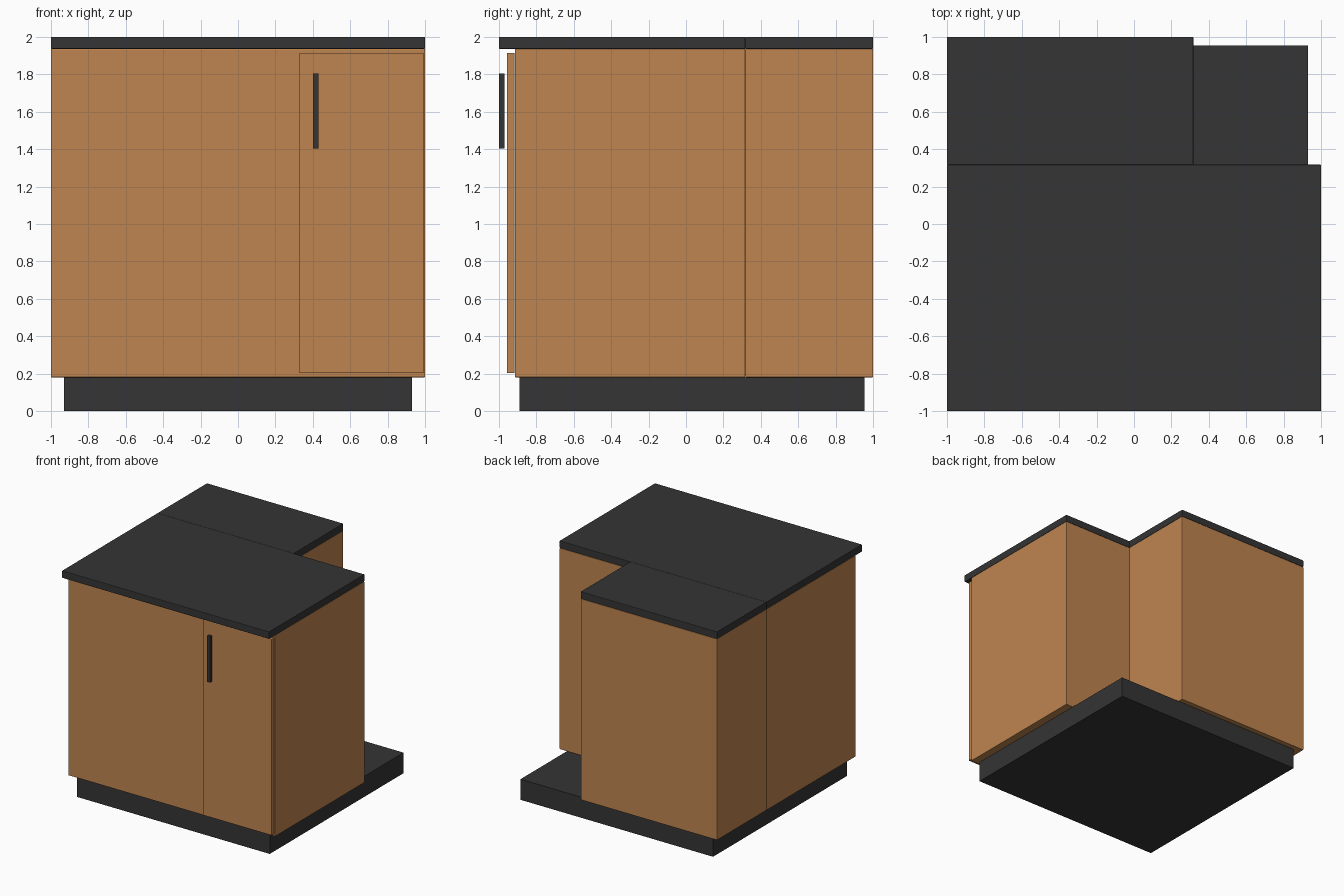
import bpy

if "Cube" in bpy.data.objects:
    bpy.data.objects.remove(bpy.data.objects["Cube"])


def material(name, rgb):
    m = bpy.data.materials.new(name)
    m.diffuse_color = (*rgb, 1.0)
    m.use_nodes = True
    m.node_tree.nodes["Principled BSDF"].inputs["Base Color"].default_value = m.diffuse_color
    return m


WOOD = material("warm wood", (0.52, 0.235, 0.08))
DARK = material("dark charcoal", (0.035, 0.035, 0.035))


def box(name, x, y, z, mat, bevel=0.004):
    """Box from (min, max) ranges, with slightly softened edges."""
    lo, hi = zip(x, y, z)
    bpy.ops.mesh.primitive_cube_add(
        size=1, location=[(a + b) / 2 for a, b in zip(lo, hi)])
    ob = bpy.context.object
    ob.name = name
    ob.scale = [b - a for a, b in zip(lo, hi)]
    bpy.ops.object.transform_apply(location=False, rotation=False, scale=True)
    ob.data.materials.append(mat)
    if bevel:
        mod = ob.modifiers.new("soft_edges", 'BEVEL')
        mod.width = bevel
        mod.segments = 2
    return ob


# Recessed plinth under the whole footprint
box("plinth", (-0.93, 0.93), (-0.89, 0.955), (0, 0.18), DARK, 0)

# L-shaped cabinet: front run and rear wing, each with its worktop
runs = {"front": ((-1, 1), (-0.915, 0.317), (-1, 0.317)),
        "rear": ((-1, 0.317), (0.317, 1), (0.317, 1))}
for name, (x, body_y, top_y) in runs.items():
    box(name + "_cabinet", x, body_y, (0.18, 1.936), WOOD)
    box(name + "_worktop", x, top_y, (1.936, 2), DARK)

# Door and its bar handle
box("door", (0.328, 0.992), (-0.957, -0.917), (0.203, 1.915), WOOD)
box("handle", (0.4, 0.43), (-1, -0.971), (1.403, 1.805), DARK, 0.002)
